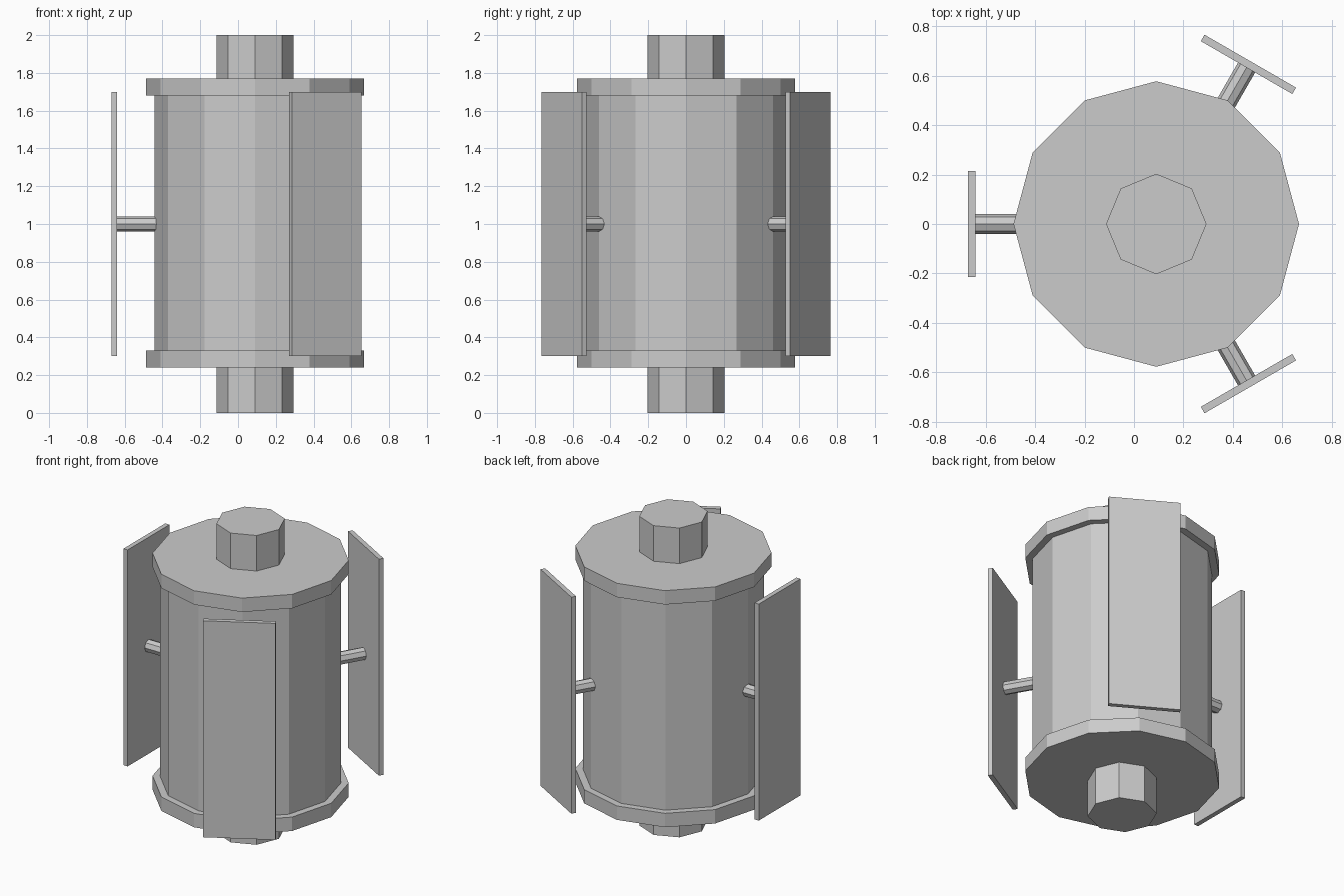
import bpy
from math import cos, sin, radians
from mathutils import Matrix

if "Cube" in bpy.data.objects:
    bpy.data.objects.remove(bpy.data.objects["Cube"])

AXIS_X = 0.09  # the drum sits slightly off centre


def drum_part(name, sides, radius, z0, z1):
    """Upright prism on the drum axis with a corner pointing along +x."""
    bpy.ops.mesh.primitive_cylinder_add(vertices=sides, radius=radius, depth=z1 - z0,
                                        location=(AXIS_X, 0, (z0 + z1) / 2))
    ob = bpy.context.object
    ob.name = name
    return ob


# Axle, drum body and the two end rims
drum_part("axle", 8, 0.203, 0, 2)
drum_part("drum_body", 12, 0.533, 0.33, 1.68)
drum_part("bottom_rim", 12, 0.577, 0.24, 0.33)
drum_part("top_rim", 12, 0.577, 1.68, 1.77)

# Three flat paddles, each held by a thin radial rod
for i, deg in enumerate((60, 180, 300), 1):
    a = radians(deg)

    def at(r):
        return (AXIS_X + r * cos(a), r * sin(a), 1.0)

    bpy.ops.mesh.primitive_cube_add(size=1, location=at(0.745), rotation=(0, 0, a))
    paddle = bpy.context.object
    paddle.name = f"paddle_{i}"
    paddle.scale = (0.03, 0.427, 1.4)

    r0, r1 = 0.48, 0.735
    bpy.ops.mesh.primitive_cylinder_add(vertices=8, radius=0.04, depth=r1 - r0,
                                        location=at((r0 + r1) / 2),
                                        rotation=(0, radians(90), a))
    bpy.context.object.name = f"rod_{i}"
